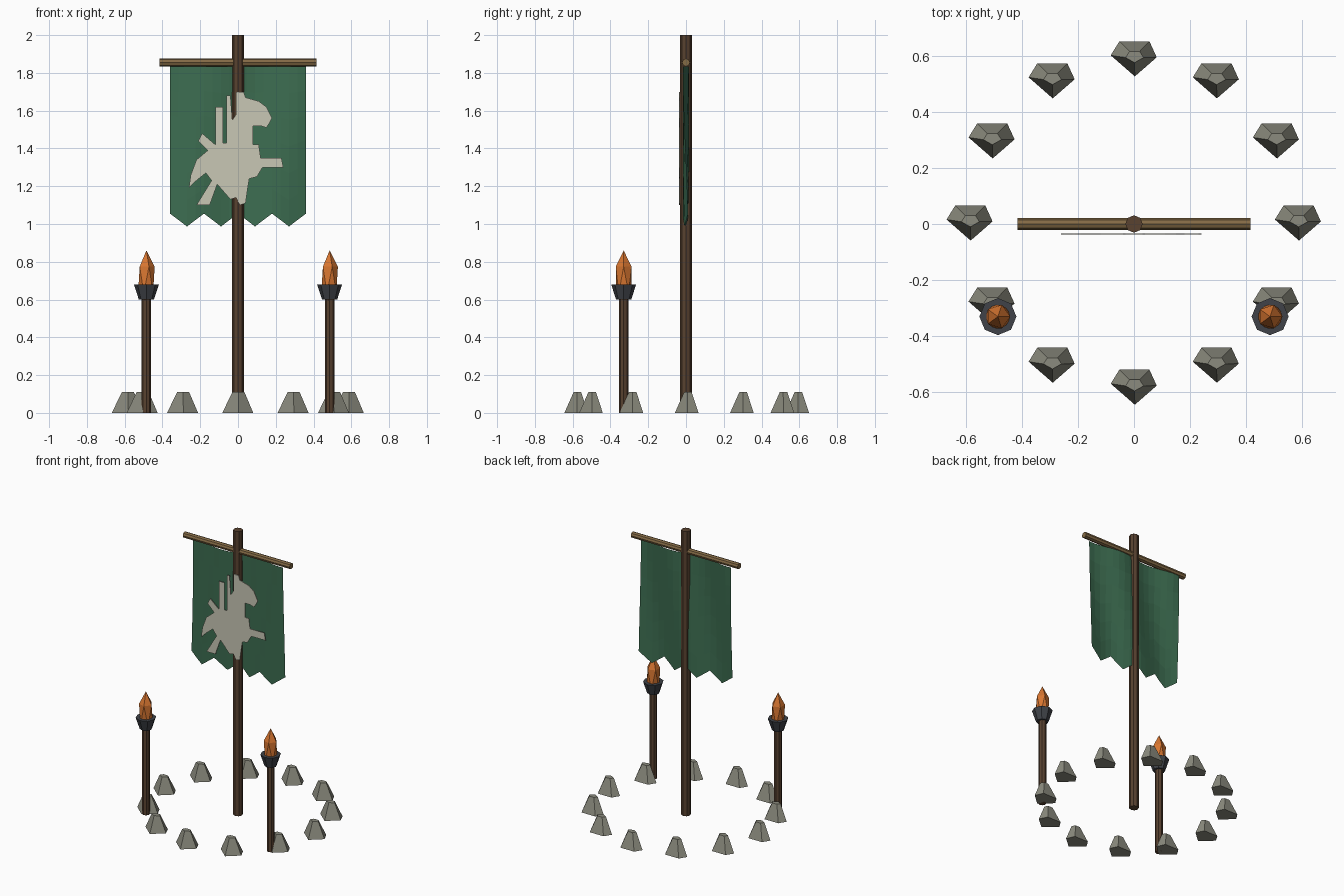
import bpy, bmesh, math
from mathutils import Matrix, Vector

cube = bpy.data.objects.get("Cube")
if cube:
    bpy.data.objects.remove(cube, do_unlink=True)


def material(name, rgb):
    mat = bpy.data.materials.new(name)
    mat.use_nodes = True
    mat.diffuse_color = (*rgb, 1)
    mat.node_tree.nodes["Principled BSDF"].inputs["Base Color"].default_value = (*rgb, 1)
    return mat


dark_wood = material("dark wood", (0.10, 0.055, 0.03))
light_wood = material("light wood", (0.23, 0.145, 0.06))
green_cloth = material("green cloth", (0.045, 0.15, 0.08))
ivory = material("ivory paint", (0.58, 0.57, 0.46))
stone_grey = material("stone grey", (0.26, 0.26, 0.21))
iron = material("dark iron", (0.05, 0.055, 0.065))
flame_orange = material("flame orange", (0.68, 0.18, 0.03))


def finish(name, bm, mat):
    bmesh.ops.recalc_face_normals(bm, faces=bm.faces)
    mesh = bpy.data.meshes.new(name)
    bm.to_mesh(mesh)
    bm.free()
    mesh.materials.append(mat)
    obj = bpy.data.objects.new(name, mesh)
    bpy.context.collection.objects.link(obj)
    return obj


def rod(name, mat, start, end, r_start, r_end=None):
    """Eight-sided rod between two points, optionally tapered."""
    start, end = Vector(start), Vector(end)
    axis = end - start
    turn = Vector((0, 0, 1)).rotation_difference(axis).to_matrix().to_4x4()
    bm = bmesh.new()
    bmesh.ops.create_cone(bm, cap_ends=True, segments=8, radius1=r_start,
                          radius2=r_end or r_start, depth=axis.length,
                          matrix=Matrix.Translation((start + end) / 2) @ turn)
    return finish(name, bm, mat)


# Central pole and crossbar
rod("pole", dark_wood, (0, 0, 0), (0, 0, 2), 0.031)
rod("crossbar", light_wood, (-0.415, 0, 1.855), (0.415, 0, 1.855), 0.021)

# Rippled banner with a four-pointed lower hem
COLS, ROWS, HALF, TOP = 16, 6, 0.36, 1.835
bm = bmesh.new()
rows = []
for j in range(ROWS + 1):
    t = j / ROWS
    row = []
    for i in range(COLS + 1):
        x = HALF * (2 * i / COLS - 1)
        point = 1 - abs((i / COLS * 4) % 1 * 2 - 1)
        hem = 1.055 - 0.068 * point
        ripple = 0.016 * math.sin(x * 14 + t * 2)
        row.append(bm.verts.new((x, ripple, TOP + (hem - TOP) * t)))
    rows.append(row)
for upper, lower in zip(rows, rows[1:]):
    for i in range(COLS):
        bm.faces.new((upper[i], lower[i], lower[i + 1], upper[i + 1]))
finish("banner", bm, green_cloth)

# Cut-out emblem plate, outline in hundredths of a unit
outline = [
    (-1, 170), (3, 170), (4, 167), (11, 165), (15, 162), (18, 156), (17, 154),
    (15, 151), (12, 152), (8, 152), (8, 142), (11, 142), (12, 135), (23, 135),
    (24, 130), (13, 130), (10, 125), (6, 124), (5, 118), (4, 111), (1, 110),
    (-1, 114), (-4, 113), (-11, 121), (-15, 110), (-22, 110), (-14, 123),
    (-17, 127), (-22, 123), (-26, 119), (-25, 126), (-22, 134), (-16, 139),
    (-21, 144), (-19, 148), (-12, 142), (-12, 162), (-8, 162), (-8, 143),
    (-6, 143), (-6, 168), (-4, 168), (-3, 155), (-1, 158)]
bm = bmesh.new()
face = bm.faces.new([bm.verts.new((x / 100, -0.038, z / 100)) for x, z in outline])
extruded = bmesh.ops.extrude_face_region(bm, geom=[face], use_keep_orig=True)
moved = [v for v in extruded["geom"] if isinstance(v, bmesh.types.BMVert)]
bmesh.ops.translate(bm, verts=moved, vec=(0, 0.005, 0))
bmesh.ops.triangulate(bm, faces=[f for f in bm.faces if len(f.verts) > 4])
finish("banner_emblem", bm, ivory)

# Pair of torches
for side, sx in (("left", 1), ("right", -1)):
    x, y = 0.485 * sx, -0.33
    rod(side + "_torch_shaft", dark_wood, (x, y, 0), (x, y, 0.62), 0.025)
    rod(side + "_torch_cup", iron, (x, y, 0.6), (x, y, 0.68), 0.04, 0.066)
    bm = bmesh.new()
    bmesh.ops.create_icosphere(bm, subdivisions=1, radius=1,
                               matrix=Matrix.Translation((x, y, 0.705))
                               @ Matrix.Diagonal((0.049, 0.049, 0.155, 1)))
    finish(side + "_torch_flame", bm, flame_orange)

# Ring of faceted stones, all sharing one five-sided shape
base = [(-0.083, 0.016), (-0.052, 0.066), (0.055, 0.066), (0.081, 0.009), (0.003, -0.059)]
crown = [(-0.03, 0.008), (-0.016, 0.03), (0.02, 0.03), (0.034, 0.008), (0.002, -0.01)]
for k in range(12):
    angle = k * math.tau / 12
    cx, cy = 0.585 * math.cos(angle), 0.585 * math.sin(angle)
    bm = bmesh.new()
    low = [bm.verts.new((cx + x, cy + y, 0)) for x, y in base]
    high = [bm.verts.new((cx + x, cy + y, 0.11)) for x, y in crown]
    bm.faces.new(low)
    bm.faces.new(high)
    for i in range(5):
        n = (i + 1) % 5
        bm.faces.new((low[i], low[n], high[n], high[i]))
    finish(f"ring_stone_{k + 1}", bm, stone_grey)
